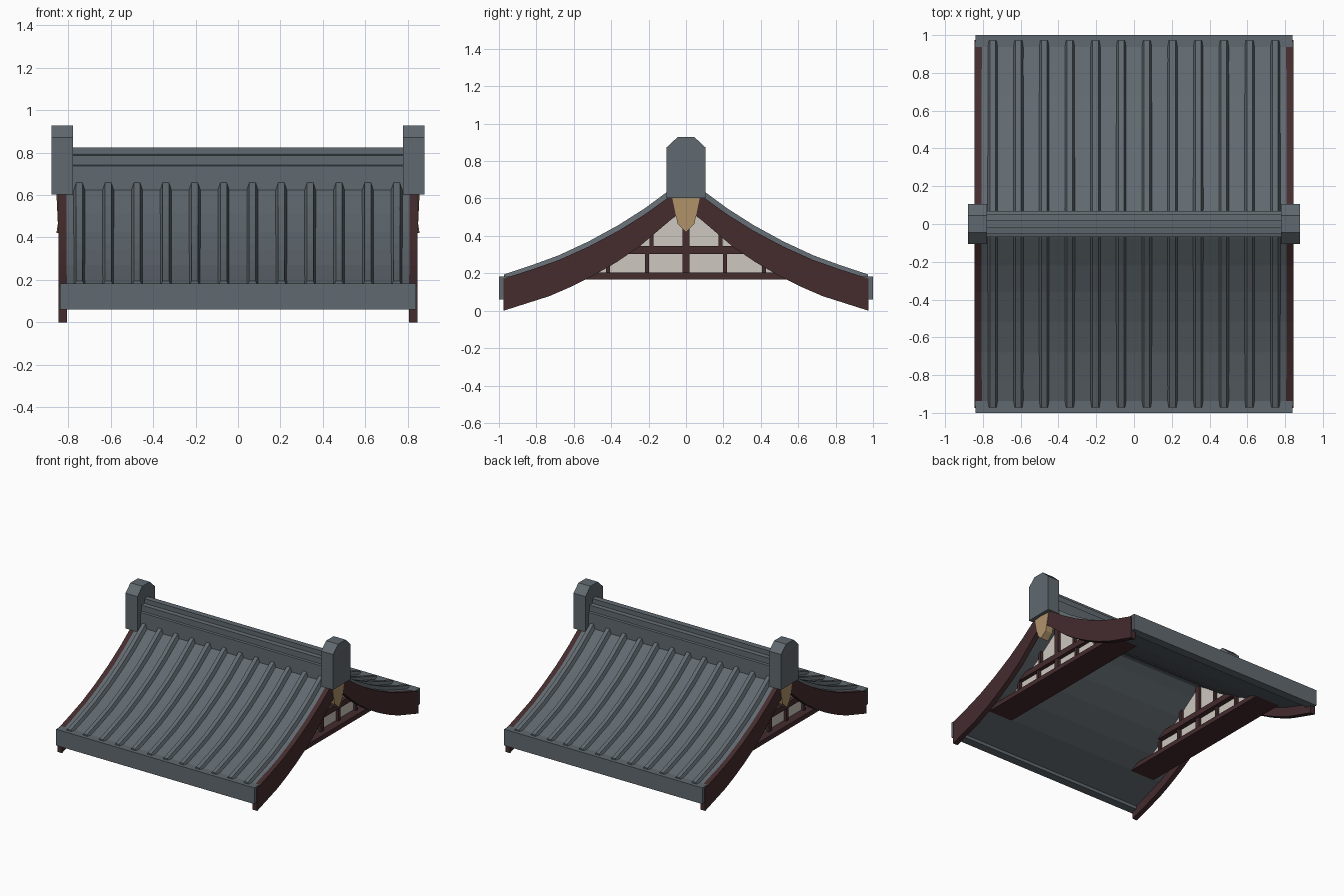
import bpy
import bmesh

if "Cube" in bpy.data.objects:
    bpy.data.objects.remove(bpy.data.objects["Cube"], do_unlink=True)


def material(name, rgb):
    m = bpy.data.materials.new(name)
    m.use_nodes = True
    m.diffuse_color = (*rgb, 1)
    bsdf = m.node_tree.nodes["Principled BSDF"]
    bsdf.inputs["Base Color"].default_value = (*rgb, 1)
    bsdf.inputs["Roughness"].default_value = 0.8
    return m


SLATE = material("slate grey", (0.119, 0.142, 0.160))
TIMBER = material("dark red timber", (0.058, 0.025, 0.027))
PLASTER = material("off white plaster", (0.61, 0.578, 0.525))
TAN = material("tan wood", (0.44, 0.29, 0.145))


def finish(name, bm, mat):
    bmesh.ops.recalc_face_normals(bm, faces=bm.faces)
    mesh = bpy.data.meshes.new(name)
    bm.to_mesh(mesh)
    bm.free()
    mesh.materials.append(mat)
    obj = bpy.data.objects.new(name, mesh)
    bpy.context.collection.objects.link(obj)
    return obj


def loft(name, rings, mat):
    """Join matching closed rings of points and cap both ends."""
    bm = bmesh.new()
    rows = [[bm.verts.new(p) for p in ring] for ring in rings]
    n = len(rows[0])
    for a, b in zip(rows, rows[1:]):
        for i in range(n):
            j = (i + 1) % n
            bm.faces.new((a[i], a[j], b[j], b[i]))
    bm.faces.new(rows[0])
    bm.faces.new(rows[-1])
    return finish(name, bm, mat)


def prism(name, outline, x0, x1, mat):
    """Extrude a (y, z) outline along x."""
    return loft(name, [[(x, y, z) for y, z in outline] for x in (x0, x1)], mat)


def box(name, x0, x1, y0, y1, z0, z1, mat):
    return prism(name, [(y0, z0), (y1, z0), (y1, z1), (y0, z1)], x0, x1, mat)


def mirrored(half):
    """Full outline from a half listed from the centre outwards."""
    return [(-y, z) for y, z in reversed(half) if y > 0] + list(half)


def shifted(curve, dz):
    return [(y, z + dz) for y, z in curve]


# Sagging roof curve, from ridge to eave, and the bargeboard's lower edge
CURVE = [(0, 0.668), (0.08, 0.616), (0.22, 0.515), (0.36, 0.428),
         (0.52, 0.343), (0.68, 0.271), (0.82, 0.222), (0.94, 0.183)]
BOARD_LOW = [(0, 0.545), (0.08, 0.487), (0.25, 0.342), (0.37, 0.26),
             (0.5, 0.185), (0.61, 0.13), (0.73, 0.078), (0.975, 0)]

# Thick roof deck
prism("roof_deck", mirrored(CURVE) + mirrored(shifted(CURVE, -0.1))[::-1],
      -0.808, 0.808, SLATE)

# Tile ribs and eave boards on both slopes
RIBS = 12
for side, label in ((-1, "front"), (1, "back")):
    for k in range(RIBS):
        x = (k - (RIBS - 1) / 2) * 0.136
        rings = []
        for y, z in [(0.05, 0.634)] + CURVE[1:-1] + [(0.972, 0.174)]:
            h = 0.036 - 0.016 * y
            section = ((-0.03, -0.01), (-0.015, h), (0.015, h), (0.03, -0.01))
            rings.append([(x + dx, side * y, z + dz) for dx, dz in section])
        loft(f"{label}_tile_rib_{k + 1}", rings, SLATE)
    box(f"{label}_eave_board", -0.838, 0.838,
        *sorted((side * 0.935, side)), 0.06, 0.184, SLATE)

# Stepped ridge
prism("ridge", mirrored([(0.022, 0.825), (0.022, 0.79), (0.054, 0.787),
                         (0.054, 0.742), (0.068, 0.738), (0.068, 0.56)]),
      -0.79, 0.79, SLATE)

# Gable ends
for s, label in ((1, "left"), (-1, "right")):
    # Ridge end block
    prism(f"{label}_ridge_end",
          mirrored([(0.045, 0.928), (0.105, 0.872), (0.105, 0.602)]),
          s * 0.777, s * 0.878, SLATE)

    # Curved bargeboard
    prism(f"{label}_bargeboard",
          mirrored(CURVE[:-1] + [(0.975, 0.172)]) + mirrored(BOARD_LOW)[::-1],
          s * 0.806, s * 0.845, TIMBER)

    # Hanging ornament with a raised centre line
    pendant = prism(f"{label}_gable_pendant",
                    mirrored([(0, 0.61), (0.075, 0.61)]) +
                    [(0.045, 0.465), (0, 0.42), (-0.045, 0.465)],
                    s * 0.79, s * 0.849, TAN)
    for v in pendant.data.vertices:
        if v.co.y == 0 and abs(v.co.x) > 0.84:
            v.co.x = s * 0.856

    # Plaster wall under the roof
    prism(f"{label}_gable_wall",
          mirrored(shifted(CURVE[:6], -0.08)) + [(0.68, 0.18), (-0.68, 0.18)],
          s * 0.60, s * 0.69, PLASTER)

    # Timber framing
    box(f"{label}_tie_beam", s * 0.55, s * 0.755, -0.69, 0.69, 0.168, 0.203, TIMBER)
    box(f"{label}_middle_beam", s * 0.56, s * 0.72, -0.46, 0.46, 0.303, 0.347, TIMBER)
    box(f"{label}_centre_post", s * 0.58, s * 0.715, -0.019, 0.019, 0.19, 0.57, TIMBER)
    for t, where in ((-1, "front"), (1, "back")):
        for tag, y, z0, z1 in (("inner", 0.208, 0.19, 0.32),
                               ("outer", 0.418, 0.19, 0.32),
                               ("upper", 0.185, 0.32, 0.48)):
            box(f"{label}_{where}_{tag}_post", s * 0.58, s * 0.712,
                t * y - 0.011, t * y + 0.011, z0, z1, TIMBER)
